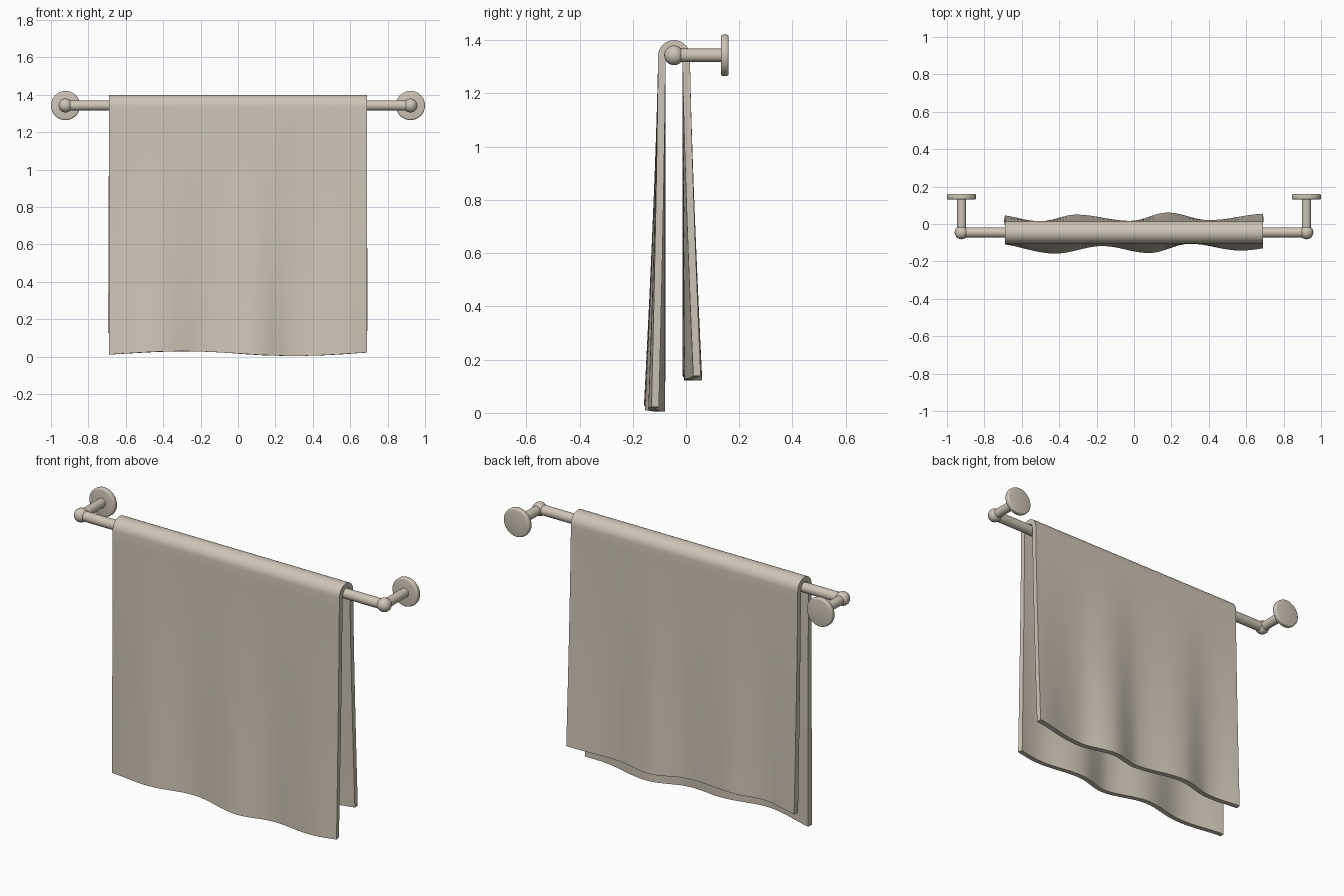
import bpy, bmesh, math
from mathutils import Matrix

cube = bpy.data.objects.get("Cube")
if cube:
    bpy.data.objects.remove(cube, do_unlink=True)

COLOR = (0.62, 0.56, 0.47, 1)
beige = bpy.data.materials.new("warm beige")
beige.use_nodes = True
beige.diffuse_color = COLOR
beige.node_tree.nodes["Principled BSDF"].inputs["Base Color"].default_value = COLOR

BAR_Y, BAR_Z = -0.045, 1.343
POST_X = 0.922
HALF_WIDTH = 0.69


def finish(name, bm):
    """Turn a bmesh into a smooth shaded object with crisp edges."""
    mesh = bpy.data.meshes.new(name)
    bm.to_mesh(mesh)
    bm.free()
    mesh.materials.append(beige)
    obj = bpy.data.objects.new(name, mesh)
    bpy.context.collection.objects.link(obj)
    bpy.ops.object.select_all(action='DESELECT')
    obj.select_set(True)
    bpy.context.view_layer.objects.active = obj
    return obj


def shade(obj):
    bpy.ops.object.shade_smooth_by_angle(angle=math.radians(40))
    return obj


def rod(name, radius, length, centre, axis, bevel=0):
    bm = bmesh.new()
    turn = Matrix.Rotation(math.pi / 2, 4, 'Y' if axis == 'X' else 'X')
    bmesh.ops.create_cone(bm, cap_ends=True, segments=40, radius1=radius,
                          radius2=radius, depth=length,
                          matrix=Matrix.Translation(centre) @ turn)
    if bevel:
        rims = [e for e in bm.edges if any(len(f.verts) > 4 for f in e.link_faces)]
        bmesh.ops.bevel(bm, geom=rims, offset=bevel, segments=3,
                        profile=0.5, affect='EDGES')
    return shade(finish(name, bm))


# Rail with a ball, post and wall plate at each end
rod("rail", 0.027, 2 * POST_X, (0, BAR_Y, BAR_Z), 'X')
for side, x in (("left", POST_X), ("right", -POST_X)):
    rod(side + "_post", 0.025, 0.185, (x, BAR_Y + 0.0925, BAR_Z), 'Y')
    rod(side + "_wall_plate", 0.078, 0.029, (x, 0.1455, BAR_Z), 'Y', bevel=0.008)
    bm = bmesh.new()
    bmesh.ops.create_uvsphere(bm, u_segments=24, v_segments=16, radius=0.037,
                              matrix=Matrix.Translation((x, BAR_Y, BAR_Z)))
    shade(finish(side + "_end_ball", bm))

# Fold crests and valleys along the hems: (x, distance pushed outward)
FRONT_FOLDS = [(-0.75, 0.0), (-0.42, 0.053), (-0.17, 0.013), (0.08, 0.05),
               (0.3, 0.001), (0.57, 0.037), (0.85, 0.005)]
BACK_FOLDS = [(-0.75, 0.036), (-0.5, 0.0), (-0.31, 0.035), (-0.02, 0.002),
              (0.18, 0.046), (0.4, 0.006), (0.72, 0.041)]


def fold(points, x):
    for (x0, a), (x1, b) in zip(points, points[1:]):
        if x <= x1:
            s = (1 - math.cos(math.pi * (x - x0) / (x1 - x0))) / 2
            return a + (b - a) * s


def hang(x, t, folds, side, hem):
    """Point on a hanging panel; t runs from the rail (0) to the hem (1)."""
    bottom = hem - 0.0125 * math.sin(5.2 * x)
    y = BAR_Y + side * (RADIUS + fold(folds, x) * t ** 1.3)
    return (x, y, TOP + (bottom - TOP) * t)


# Towel: one sheet up the front, over the rail and down the back
RADIUS, TOP = 0.06, 1.34
COLUMNS, ROWS, ARC = 72, 24, 16
bm = bmesh.new()
grid = []
for i in range(COLUMNS + 1):
    x = HALF_WIDTH * (2 * i / COLUMNS - 1)
    line = [hang(x, 1 - j / ROWS, FRONT_FOLDS, -1, 0.017) for j in range(ROWS)]
    for k in range(ARC + 1):
        a = math.pi * k / ARC
        line.append((x, BAR_Y - RADIUS * math.cos(a), TOP + RADIUS * math.sin(a)))
    line += [hang(x, (j + 1) / ROWS, BACK_FOLDS, 1, 0.134) for j in range(ROWS)]
    grid.append([bm.verts.new(p) for p in line])
for left, right in zip(grid, grid[1:]):
    for j in range(len(left) - 1):
        bm.faces.new((left[j], right[j], right[j + 1], left[j + 1]))
towel = finish("towel", bm)
thick = towel.modifiers.new("thickness", 'SOLIDIFY')
thick.thickness = 0.028
thick.offset = -1
bpy.ops.object.modifier_apply(modifier=thick.name)
shade(towel)
